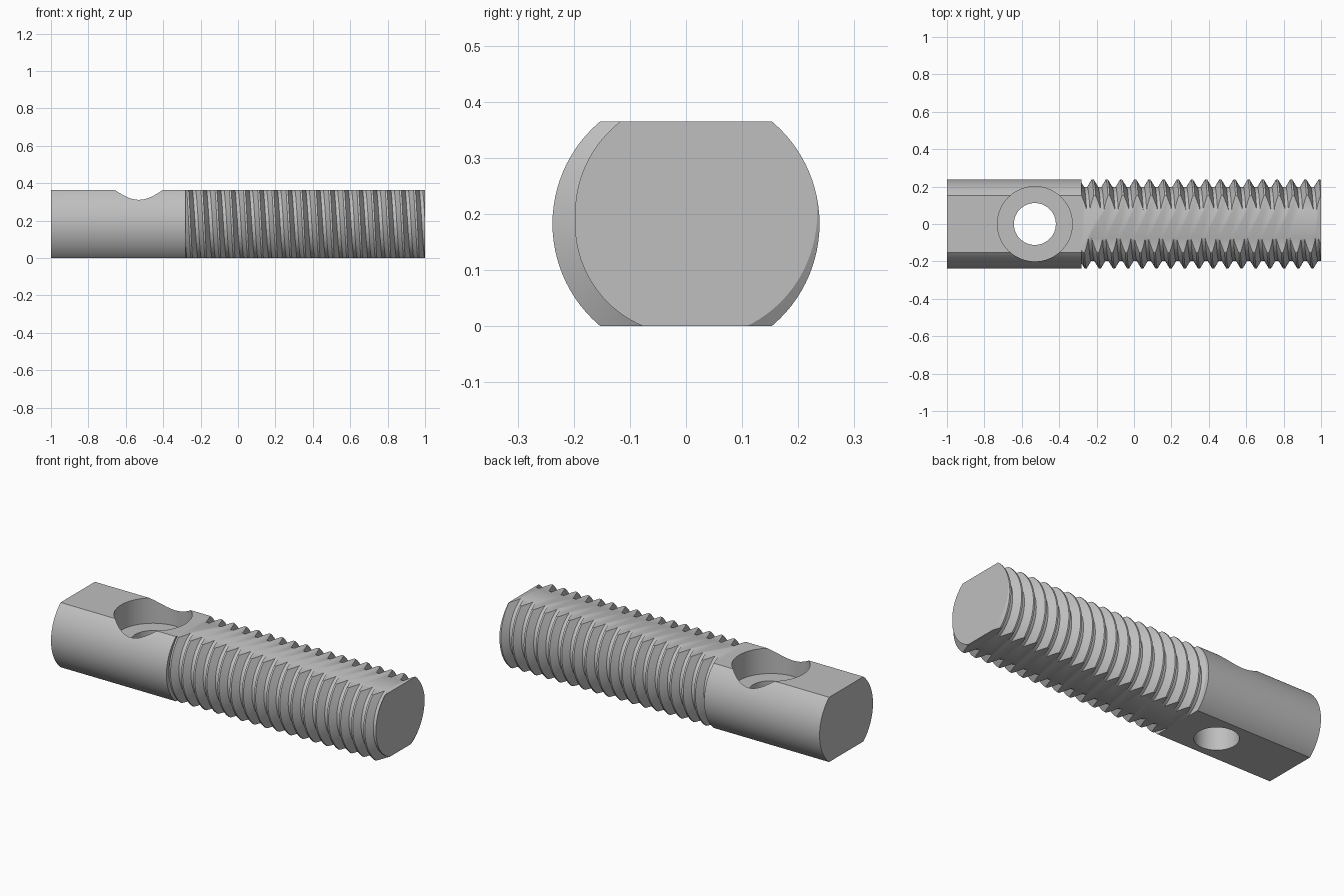
import bpy
import bmesh
from math import pi, cos, sin

RADIUS, ROOT = 0.238, 0.198
HEIGHT = 0.365
AXIS = HEIGHT / 2
PITCH = 0.0758
STEP_X = -0.28          # where the plain shank meets the thread
HOLE_X = -0.53
SIDES = 96

if "Cube" in bpy.data.objects:
    bpy.data.objects.remove(bpy.data.objects["Cube"])

steel = bpy.data.materials.new("plain grey steel")
steel.use_nodes = True
GREY = (0.52, 0.52, 0.52, 1)
steel.diffuse_color = GREY
steel.node_tree.nodes["Principled BSDF"].inputs["Base Color"].default_value = GREY


def slice_and_cap(bm, point, normal):
    """Cut away everything beyond a plane and close the opening."""
    geom = bm.verts[:] + bm.edges[:] + bm.faces[:]
    cut = bmesh.ops.bisect_plane(bm, geom=geom, dist=1e-6, plane_co=point,
                                 plane_no=normal, clear_outer=True)
    edges = [e for e in cut["geom_cut"]
             if isinstance(e, bmesh.types.BMEdge) and e.is_boundary]
    bmesh.ops.edgeloop_fill(bm, edges=edges)


def trim(bm, x_min, x_max):
    """Square off both ends, then mill the two flats."""
    slice_and_cap(bm, (x_min, 0, 0), (-1, 0, 0))
    slice_and_cap(bm, (x_max, 0, 0), (1, 0, 0))
    slice_and_cap(bm, (0, 0, 0), (0, 0, -1))
    slice_and_cap(bm, (0, 0, HEIGHT), (0, 0, 1))
    bmesh.ops.recalc_face_normals(bm, faces=bm.faces[:])


def make_object(name, bm):
    mesh = bpy.data.meshes.new(name)
    bm.to_mesh(mesh)
    bm.free()
    mesh.materials.append(steel)
    obj = bpy.data.objects.new(name, mesh)
    bpy.context.collection.objects.link(obj)
    return obj


def activate(obj):
    bpy.ops.object.select_all(action="DESELECT")
    obj.select_set(True)
    bpy.context.view_layer.objects.active = obj


def ring(bm, x, radius):
    return [bm.verts.new((x, radius * cos(2 * pi * i / SIDES),
                          AXIS + radius * sin(2 * pi * i / SIDES)))
            for i in range(SIDES)]


def drill(obj, radius, z_min, z_max):
    """Bore a vertical hole."""
    bpy.ops.mesh.primitive_cylinder_add(
        vertices=SIDES, radius=radius, depth=z_max - z_min,
        location=(HOLE_X, 0, (z_min + z_max) / 2))
    cutter = bpy.context.object
    cutter.hide_render = True
    cutter.data.materials.append(steel)
    mod = obj.modifiers.new("bore", "BOOLEAN")
    mod.operation = "DIFFERENCE"
    mod.solver = "EXACT"
    mod.object = cutter
    activate(obj)
    bpy.ops.object.modifier_apply(modifier=mod.name)
    bpy.data.objects.remove(cutter)


# Plain shank with flats, counterbore and through hole
bm = bmesh.new()
left, right = ring(bm, -1.1, RADIUS), ring(bm, 0, RADIUS)
for i in range(SIDES):
    j = (i + 1) % SIDES
    bm.faces.new((left[i], left[j], right[j], right[i]))
trim(bm, -1, STEP_X)
shank = make_object("shank", bm)
drill(shank, 0.2, 0.222, 0.6)
drill(shank, 0.112, -0.2, 0.6)

# Threaded rod: a V profile swept along a right-handed helix
CREST, FLANK = 0.005, 0.024
profile = [(-CREST, RADIUS), (CREST, RADIUS),
           (CREST + FLANK, ROOT), (PITCH - CREST - FLANK, ROOT)]
first_crest = 0.992 - 19 * PITCH
bm = bmesh.new()
columns = []
for i in range(SIDES + 1):
    angle = 2 * pi * i / SIDES
    shift = first_crest + PITCH * i / SIDES
    columns.append([
        bm.verts.new((shift + turn * PITCH + x, r * cos(angle), AXIS + r * sin(angle)))
        for turn in range(22) for x, r in profile])
for a, b in zip(columns, columns[1:]):
    for k in range(len(a) - 1):
        bm.faces.new((a[k], b[k], b[k + 1], a[k + 1]))
bmesh.ops.remove_doubles(bm, verts=bm.verts[:], dist=1e-5)
trim(bm, STEP_X, 1)
thread = make_object("threaded_rod", bm)

# Smooth curved walls, crisp edges
for part in (shank, thread):
    activate(part)
    bpy.ops.object.shade_smooth_by_angle(angle=pi / 7)
